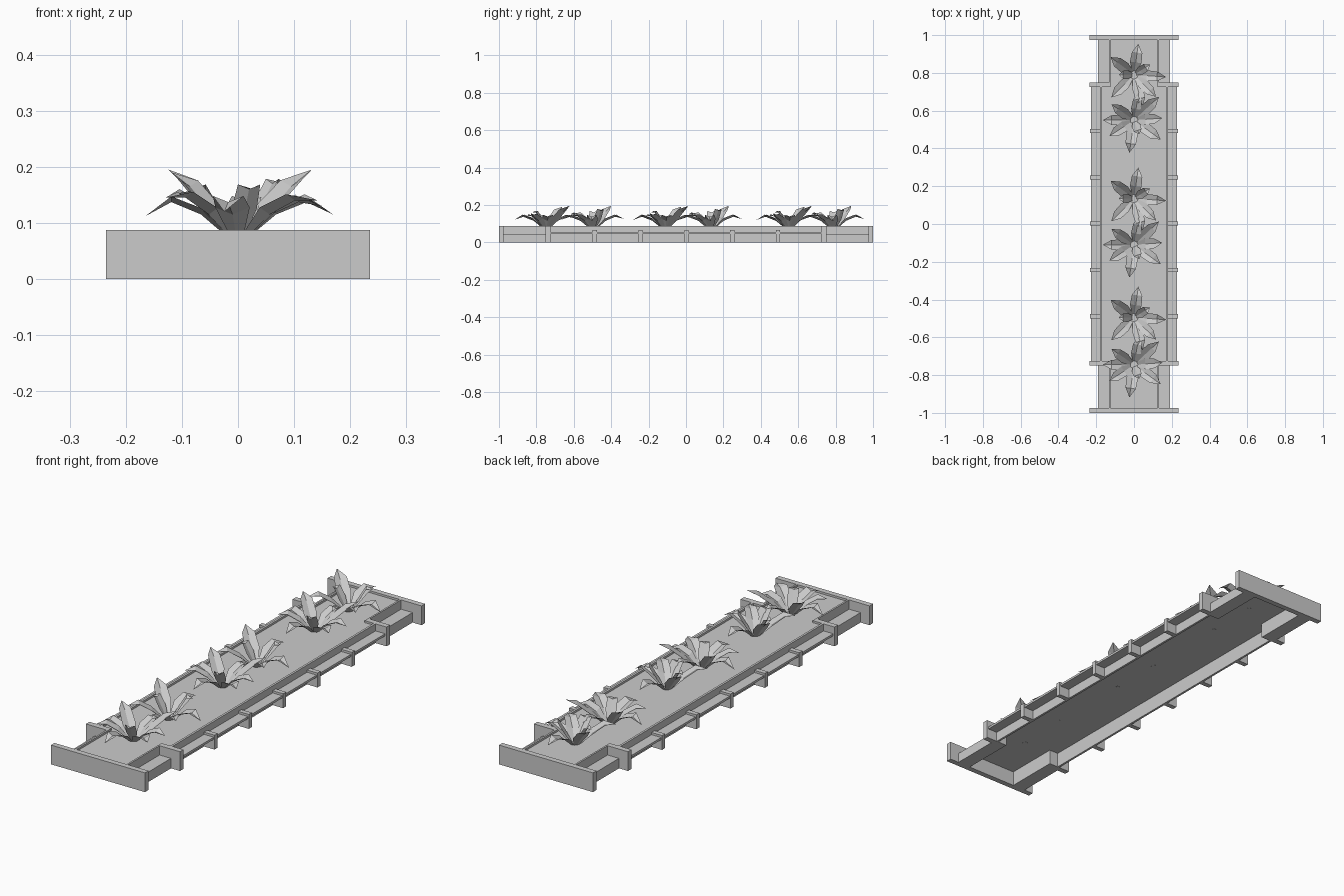
import bpy, bmesh, math
from mathutils import Vector

if "Cube" in bpy.data.objects:
    bpy.data.objects.remove(bpy.data.objects["Cube"])

grey = bpy.data.materials.new("plain_grey")
grey.use_nodes = True
COLOUR = (0.6, 0.6, 0.6, 1)
grey.diffuse_color = COLOUR
grey.node_tree.nodes["Principled BSDF"].inputs["Base Color"].default_value = COLOUR


def finish(name, bm):
    mesh = bpy.data.meshes.new(name)
    bm.to_mesh(mesh)
    bm.free()
    mesh.materials.append(grey)
    obj = bpy.data.objects.new(name, mesh)
    bpy.context.collection.objects.link(obj)
    return obj


def box(name, x, y, z):
    bm = bmesh.new()
    bmesh.ops.create_cube(bm, size=1)
    for v in bm.verts:
        v.co = [lo + (c + 0.5) * (hi - lo) for c, (lo, hi) in zip(v.co, (x, y, z))]
    return finish(name, bm)


def mirrored(obj, axes):
    mod = obj.modifiers.new("mirror", 'MIRROR')
    mod.use_axis = axes
    mod.use_bisect_axis = (False, False, False)
    return obj


BOTH = (True, True, False)
SIDES = (True, False, False)
ENDS = (False, True, False)
TOP = 0.087

# Frame: end boards, stepped side walls and outer shelves
mirrored(box("end_board", (-0.235, 0.235), (0.975, 1), (0, TOP)), ENDS)
mirrored(box("side_wall", (0.17, 0.18), (-0.745, 0.745), (0, TOP)), SIDES)
mirrored(box("side_shelf", (0.18, 0.228), (-0.73, 0.73), (0.045, 0.055)), SIDES)
mirrored(box("end_wall", (0.125, 0.133), (0.74, 0.975), (0, TOP)), BOTH)
mirrored(box("end_ledge", (0.133, 0.19), (0.75, 0.975), (0, 0.045)), BOTH)
mirrored(box("corner_divider", (0.125, 0.235), (0.725, 0.75), (0, TOP)), BOTH)

# Small dividers along the shelves
for i in range(-2, 3):
    y = i * 0.245 + 0.002
    mirrored(box("shelf_divider", (0.175, 0.232), (y - 0.011, y + 0.011), (0, 0.065)), SIDES)

# Soil bed: wide middle and narrow ends
box("soil_middle", (-0.17, 0.17), (-0.73, 0.73), (0.068, 0.078))
mirrored(box("soil_end", (-0.125, 0.125), (0.73, 0.975), (0.068, 0.078)), ENDS)


def add_leaf(bm, angle, reach, tip, width):
    """Folded blade of three segments, ending in a point."""
    out = Vector((math.cos(angle), math.sin(angle), 0))
    side = Vector((-out.y, out.x, 0))
    high = tip > 0.17
    middle = (0.118, 0.165) if high else (0.115, max(0.137, tip))
    rows = []
    for t, z, w in zip((0.06, 0.4, 0.72), (0.067, *middle), (0.3, 0.95, 0.85)):
        mid = out * reach * t + Vector((0, 0, z))
        edge = side * width * w / 2
        lift = Vector((0, 0, width * w * 0.2))
        rows.append([bm.verts.new(p) for p in (mid - edge + lift, mid, mid + edge + lift)])
    for a, b in zip(rows, rows[1:]):
        for k in (0, 1):
            bm.faces.new((a[k], b[k], b[k + 1], a[k + 1]))
    point = bm.verts.new(out * reach + Vector((0, 0, tip)))
    for k in (0, 1):
        bm.faces.new((rows[-1][k], point, rows[-1][k + 1]))


# Leaves as (degrees, reach, tip height, width)
PLANT_A = [(82, 0.165, 0.125, 0.065), (143, 0.155, 0.195, 0.065), (-4, 0.17, 0.115, 0.06),
           (-45, 0.165, 0.14, 0.06), (225, 0.17, 0.15, 0.06), (-75, 0.18, 0.12, 0.06),
           (180, 0.08, 0.16, 0.05), (32, 0.1, 0.17, 0.05)]
PLANT_B = [(180, 0.165, 0.112, 0.06), (213, 0.155, 0.145, 0.06), (262, 0.175, 0.12, 0.065),
           (-36, 0.175, 0.14, 0.065), (4, 0.15, 0.13, 0.06), (43, 0.18, 0.195, 0.065),
           (80, 0.15, 0.13, 0.055), (145, 0.145, 0.19, 0.06), (-70, 0.08, 0.16, 0.05)]

# Three pairs of plants along the bed
for leaves, spots in ((PLANT_A, (0.79, 0.135, -0.495)), (PLANT_B, (0.55, -0.11, -0.745))):
    for y in spots:
        bm = bmesh.new()
        for degrees, reach, tip, width in leaves:
            add_leaf(bm, math.radians(degrees), reach, tip, width)
        finish("leafy_plant", bm).location.y = y
